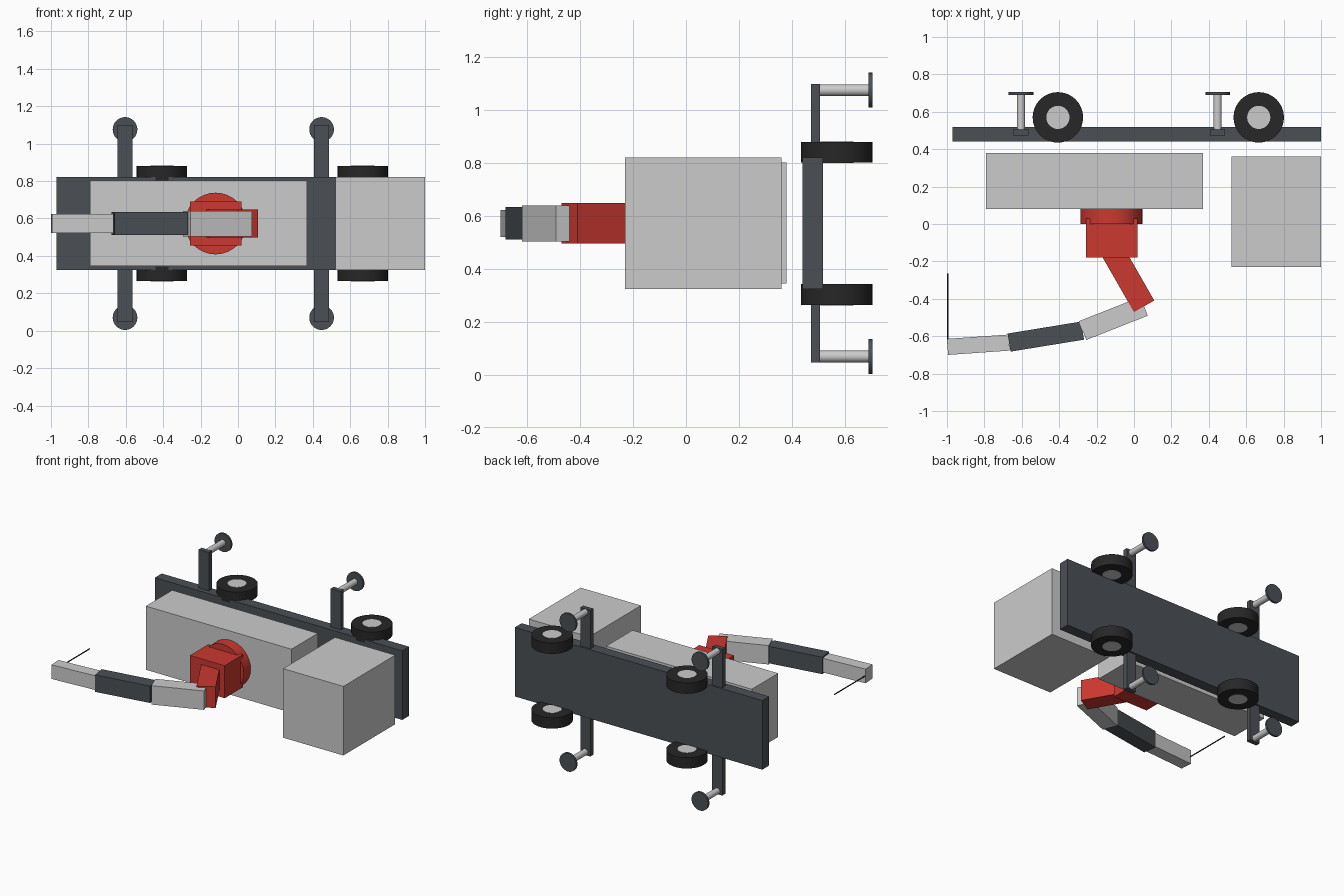
import bpy, math
from mathutils import Matrix, Vector

if "Cube" in bpy.data.objects:
    bpy.data.objects.remove(bpy.data.objects["Cube"])


def material(name, rgb):
    m = bpy.data.materials.new(name)
    m.diffuse_color = (*rgb, 1)
    m.use_nodes = True
    m.node_tree.nodes["Principled BSDF"].inputs["Base Color"].default_value = m.diffuse_color
    return m


RED = material("red paint", (0.60, 0.04, 0.03))
SLATE = material("dark steel", (0.07, 0.08, 0.09))
BLACK = material("rubber", (0.02, 0.02, 0.02))
MID_Z = 0.573


def finish(name, mat):
    o = bpy.context.object
    o.name = name
    if mat:
        o.data.materials.append(mat)
    return o


def box(name, x, y, z, mat=None):
    c = Vector((sum(x) / 2, sum(y) / 2, sum(z) / 2))
    s = (x[1] - x[0], y[1] - y[0], z[1] - z[0])
    bpy.ops.mesh.primitive_cube_add(size=1)
    o = finish(name, mat)
    o.data.transform(Matrix.Translation(c) @ Matrix.Diagonal((*s, 1)))
    return o


def cylinder(name, a, b, r, mat=None, sides=32):
    a, b = Vector(a), Vector(b)
    bpy.ops.mesh.primitive_cylinder_add(vertices=sides, radius=r, depth=(b - a).length)
    o = finish(name, mat)
    turn = (b - a).to_track_quat('Z', 'Y').to_matrix().to_4x4()
    o.data.transform(Matrix.Translation((a + b) / 2) @ turn)
    bpy.ops.object.shade_smooth_by_angle(angle=math.radians(40))
    return o


def boom(name, a, b, width, depth, mat=None):
    # box section running from a to b in the xy plane
    d = Vector(b) - Vector(a)
    o = box(name, (0, d.length), (-width / 2, width / 2), (-depth / 2, depth / 2), mat)
    o.data.transform(Matrix.Translation((*a, MID_Z)) @ Matrix.Rotation(math.atan2(d.y, d.x), 4, 'Z'))
    return o


# chassis and bodywork
box("chassis", (-0.97, 1.0), (0.44, 0.518), (0.325, 0.822), SLATE)
box("rear_body", (-0.79, 0.37), (0.08, 0.38), (0.345, 0.803))
box("cab", (0.52, 1.0), (-0.23, 0.36), (0.325, 0.822))

# crane base and folded boom
cylinder("slewing_ring", (-0.12, 0, MID_Z), (-0.12, 0.08, MID_Z), 0.165, RED)
box("crane_base", (-0.257, 0.02), (-0.18, 0.03), (0.456, 0.69), RED)
J1, J2, J3 = (0.054, -0.44), (-0.275, -0.57), (-0.668, -0.634)
TIP = (-0.997, -0.657)
boom("lower_boom", (-0.118, -0.14), J1, 0.125, 0.152, RED)
boom("main_boom", J1, J2, 0.108, 0.136)
boom("middle_boom", J2, J3, 0.098, 0.122, SLATE)
boom("tip_boom", J3, TIP, 0.086, 0.102)
cylinder("hoist_cable", (-0.995, -0.64, MID_Z), (-0.995, -0.265, MID_Z), 0.004, BLACK, 8)

# wheels, with hubs showing on both faces
for x in (-0.407, 0.667):
    for side in (-1, 1):
        z = MID_Z + side * 0.269
        cylinder("tyre", (x, 0.57, z - 0.039), (x, 0.57, z + 0.039), 0.135, BLACK)
        cylinder("hub", (x, 0.57, z - 0.0405), (x, 0.57, z + 0.0405), 0.062)

# outriggers with jacks and feet
for x in (-0.604, 0.447):
    for side in (-1, 1):
        z = MID_Z + side * 0.503
        end = MID_Z + side * 0.526
        inner = MID_Z + side * 0.2
        box("outrigger_beam", (x - 0.04, x + 0.04), (0.473, 0.507),
            (min(inner, end), max(inner, end)), SLATE)
        cylinder("outrigger_jack", (x, 0.48, z), (x, 0.69, z), 0.022, None, 24)
        cylinder("outrigger_foot", (x, 0.69, z), (x, 0.705, z), 0.066, SLATE)
